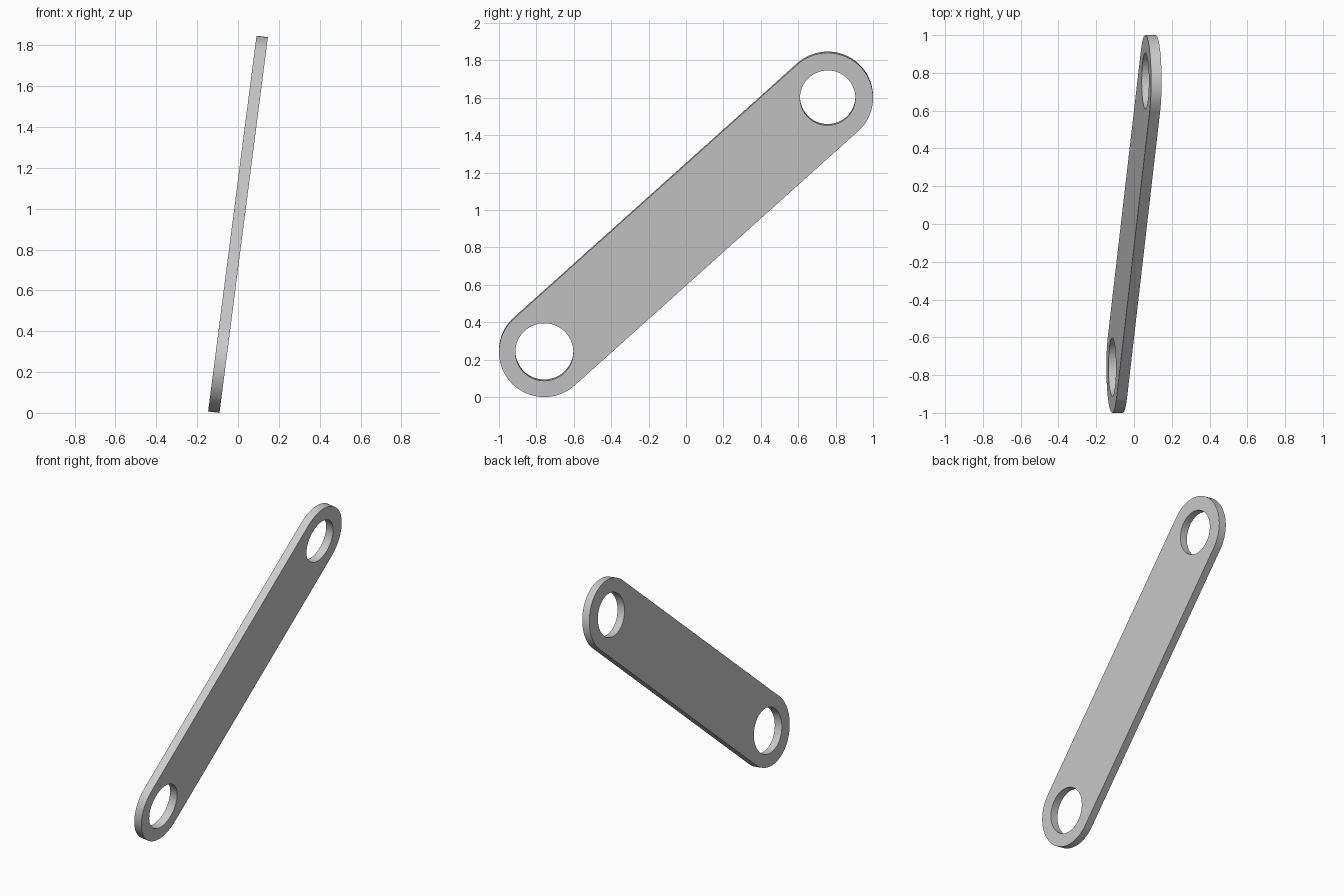
import bpy, bmesh
from math import sin, cos, pi, radians, hypot, atan2
from mathutils import Matrix, Vector

cube = bpy.data.objects.get("Cube")
if cube:
    bpy.data.objects.remove(cube, do_unlink=True)

HALF_Y, HALF_UP = 0.7575, 0.685       # eye centres, measured in the plate's plane
RADIUS, THICK = 0.2425, 0.056
UPPER_HOLE, LOWER_HOLE = 0.148, 0.155
LEAN = radians(7.34)
SEGMENTS = 48                         # per half circle
half_len = hypot(HALF_Y, HALF_UP)
slope = atan2(HALF_UP, HALF_Y)


def arc(centre_x, radius, start, sweep, count):
    return [(centre_x + radius * cos(start + sweep * i / count),
             radius * sin(start + sweep * i / count)) for i in range(count)]


def add_loop(bm, points):
    verts = [bm.verts.new((x, y, -THICK / 2)) for x, y in points]
    return [bm.edges.new((a, b)) for a, b in zip(verts, verts[1:] + verts[:1])]


steel = bpy.data.materials.new("plain grey")
steel.use_nodes = True
grey = (0.6, 0.6, 0.6, 1.0)
steel.diffuse_color = grey
steel.node_tree.nodes["Principled BSDF"].inputs["Base Color"].default_value = grey

# Outline with two round ends, and a hole in each end
bm = bmesh.new()
outline = (arc(half_len, RADIUS, -pi / 2, pi, SEGMENTS) + [(half_len, RADIUS)]
           + arc(-half_len, RADIUS, pi / 2, pi, SEGMENTS) + [(-half_len, -RADIUS)])
edges = add_loop(bm, outline)
for x, r in ((half_len, UPPER_HOLE), (-half_len, LOWER_HOLE)):
    edges += add_loop(bm, arc(x, r, 0, 2 * pi, 2 * SEGMENTS))
bmesh.ops.triangle_fill(bm, edges=edges, use_beauty=True)

# Thickness
grown = bmesh.ops.extrude_face_region(bm, geom=bm.faces[:], use_keep_orig=True)
top = [g for g in grown["geom"] if isinstance(g, bmesh.types.BMVert)]
bmesh.ops.translate(bm, verts=top, vec=(0, 0, THICK))
bmesh.ops.recalc_face_normals(bm, faces=bm.faces[:])

# Slope along the plate, then stand it up leaning towards +x
stand = Matrix(((0, sin(LEAN), cos(LEAN)),
                (1, 0, 0),
                (0, cos(LEAN), -sin(LEAN)))).to_4x4()
bm.transform(stand @ Matrix.Rotation(slope, 4, "Z"))
lowest = min(v.co.z for v in bm.verts)
bmesh.ops.translate(bm, verts=bm.verts[:], vec=Vector((0, 0, -lowest)))

mesh = bpy.data.meshes.new("link_plate")
bm.to_mesh(mesh)
bm.free()
mesh.materials.append(steel)
plate = bpy.data.objects.new("link_plate", mesh)
bpy.context.collection.objects.link(plate)

for ob in bpy.context.selected_objects:
    ob.select_set(False)
plate.select_set(True)
bpy.context.view_layer.objects.active = plate
bpy.ops.object.shade_smooth_by_angle(angle=radians(30))
